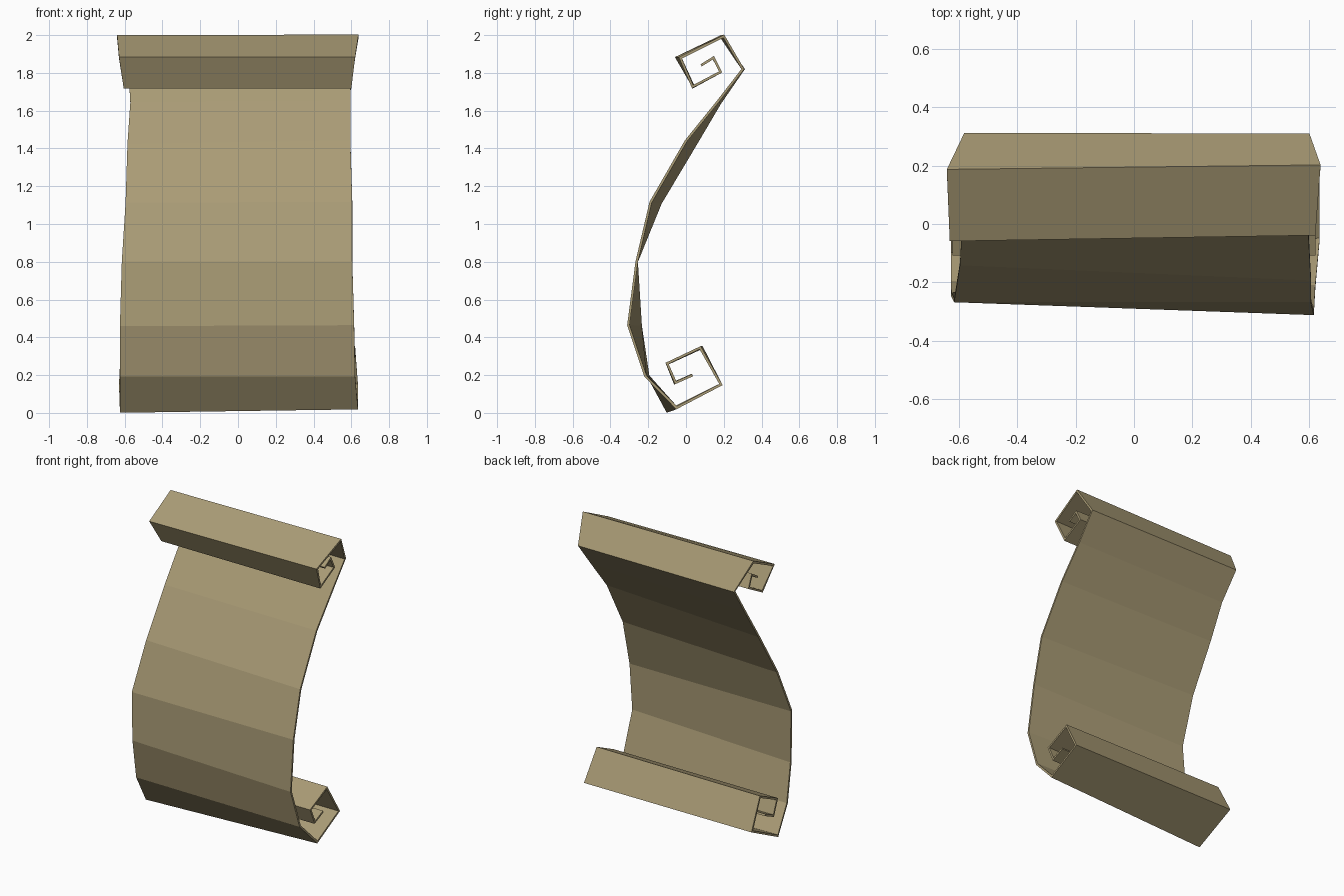
import bpy

# Rows along the sheet, top curl to bottom curl:
# (left x, left y, left z, right x, right y, right z)
top_curl = [
    (-0.60, 0.08, 1.84, 0.60, 0.08, 1.84),
    (-0.60, 0.145, 1.88, 0.60, 0.145, 1.88),
    (-0.605, 0.183, 1.805, 0.60, 0.183, 1.805),
    (-0.605, 0.04, 1.727, 0.60, 0.035, 1.727),
    (-0.63, -0.05, 1.88, 0.62, -0.03, 1.88),
    (-0.64, 0.185, 1.992, 0.638, 0.20, 1.994),
    (-0.58, 0.304, 1.82, 0.60, 0.301, 1.82),
]
page = [
    (-0.57, 0.18, 1.64, 0.595, 0.17, 1.65),
    (-0.585, 0.05, 1.42, 0.595, 0.0, 1.44),
    (-0.595, -0.135, 1.11, 0.605, -0.187, 1.115),
    (-0.615, -0.261, 0.80, 0.605, -0.261, 0.80),
    (-0.625, -0.24, 0.46, 0.615, -0.305, 0.465),
    (-0.625, -0.20, 0.195, 0.62, -0.215, 0.195),
]
bottom_curl = [
    (-0.625, -0.10, 0.009, 0.635, -0.05, 0.027),
    (-0.63, 0.185, 0.15, 0.635, 0.185, 0.15),
    (-0.62, 0.085, 0.345, 0.62, 0.075, 0.345),
    (-0.62, -0.10, 0.26, 0.62, -0.10, 0.262),
    (-0.62, -0.06, 0.16, 0.62, -0.055, 0.16),
    (-0.62, 0.03, 0.20, 0.62, 0.035, 0.20),
]

# Parchment sheet: strip of quads between the two side profiles
rows = top_curl + page + bottom_curl
verts = [p for r in rows for p in (r[:3], r[3:])]
faces = [(2 * i, 2 * i + 1, 2 * i + 3, 2 * i + 2) for i in range(len(rows) - 1)]
mesh = bpy.data.meshes.new("parchment_scroll")
mesh.from_pydata(verts, [], faces)
scroll = bpy.data.objects.new("parchment_scroll", mesh)
bpy.context.collection.objects.link(scroll)

# Paper thickness
thick = scroll.modifiers.new("thickness", 'SOLIDIFY')
thick.thickness = 0.013
thick.offset = 0
thick.use_even_offset = True

# Tan paper colour
paper = bpy.data.materials.new("paper")
paper.diffuse_color = (0.40, 0.33, 0.18, 1)
mesh.materials.append(paper)
